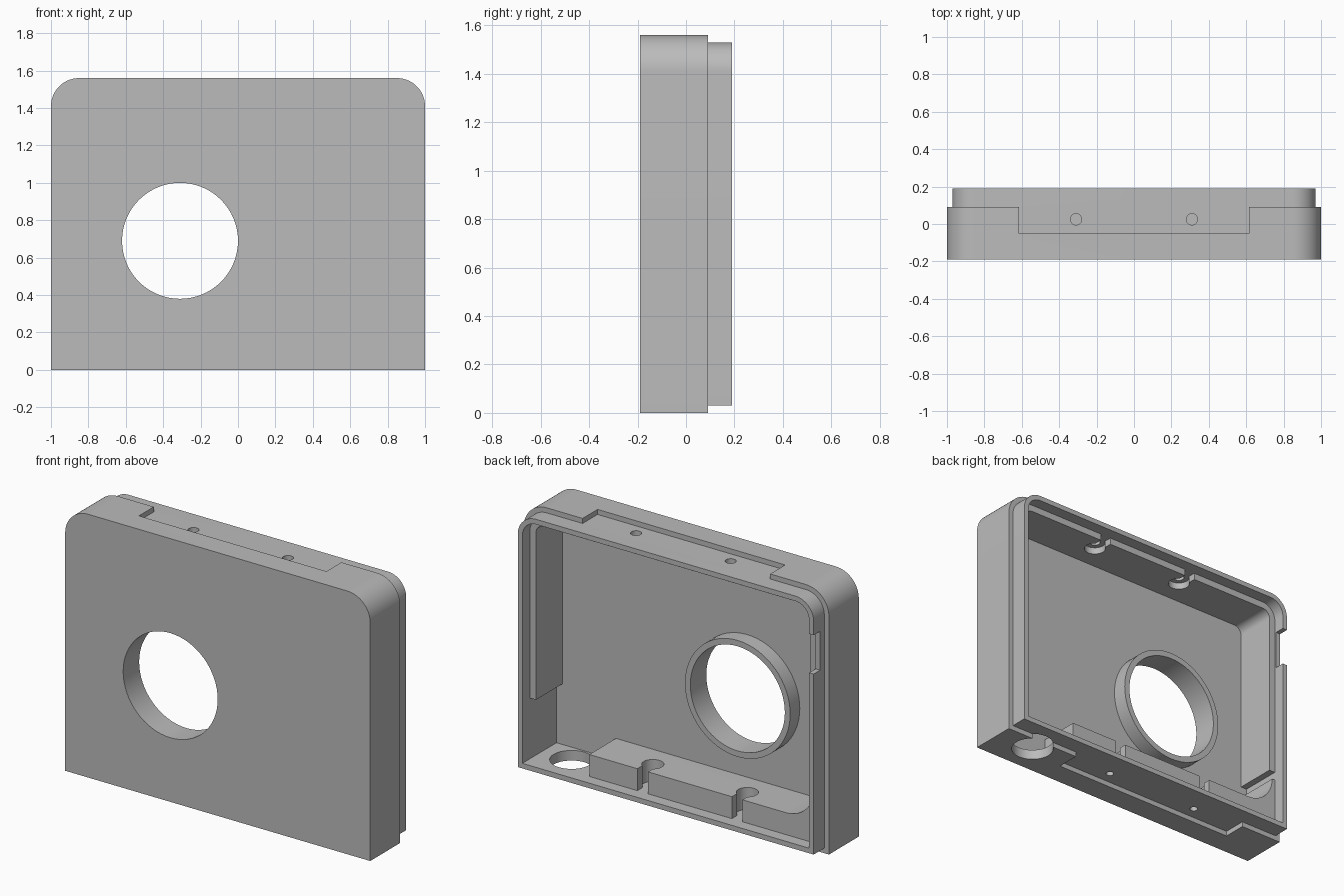
import bpy, bmesh, math

cube = bpy.data.objects.get("Cube")
if cube:
    bpy.data.objects.remove(cube, do_unlink=True)

grey = bpy.data.materials.new("plain_grey")
grey.use_nodes = True
grey.diffuse_color = (0.5, 0.5, 0.5, 1)
grey.node_tree.nodes["Principled BSDF"].inputs["Base Color"].default_value = (0.5, 0.5, 0.5, 1)

HEIGHT, RADIUS = 1.56, 0.15
FLOOR = -0.13      # inner face of the front plate
LEDGE = 0.12       # rear face of the inner pads


def arc(cx, cz, r, start, end, steps=14):
    angles = [math.radians(start + (end - start) * i / steps) for i in range(steps + 1)]
    return [(cx + r * math.cos(a), cz + r * math.sin(a)) for a in angles]


def prism(name, points, y0, y1):
    """Extrude an x-z outline from y0 to y1."""
    bm = bmesh.new()
    face = bm.faces.new([bm.verts.new((x, y0, z)) for x, z in points])
    new = bmesh.ops.extrude_face_region(bm, geom=[face])["geom"]
    verts = [v for v in new if isinstance(v, bmesh.types.BMVert)]
    bmesh.ops.translate(bm, vec=(0, y1 - y0, 0), verts=verts)
    bmesh.ops.recalc_face_normals(bm, faces=bm.faces)
    mesh = bpy.data.meshes.new(name)
    bm.to_mesh(mesh)
    bm.free()
    mesh.materials.append(grey)
    obj = bpy.data.objects.new(name, mesh)
    bpy.context.collection.objects.link(obj)
    return obj


def case(name, inset, y0, y1):
    """Case outline with round upper corners, shrunk by inset."""
    w, c, r = 1 - inset, 1 - RADIUS, RADIUS - inset
    top = HEIGHT - RADIUS
    outline = [(-w, inset), (w, inset)] + arc(c, top, r, 0, 90) + arc(-c, top, r, 90, 180)
    return prism(name, outline, y0, y1)


def box(x0, x1, y0, y1, z0, z1):
    return prism("box_cutter", [(x0, z0), (x1, z0), (x1, z1), (x0, z1)], y0, y1)


def disc(name, x, z, r, y0, y1, steps=64):
    return prism(name, arc(x, z, r, 0, 360, steps)[:-1], y0, y1)


def post(x, y, r, z0, z1):
    """Upright cylinder cutter."""
    obj = disc("post_cutter", 0, 0, r, z0, z1, 32)
    for v in obj.data.vertices:
        v.co = (x + v.co.x, y + v.co.z, v.co.y)
    obj.data.flip_normals()
    return obj


def combine(target, tool, operation="DIFFERENCE"):
    tool.hide_render = True
    mod = target.modifiers.new("cut", "BOOLEAN")
    mod.operation, mod.solver, mod.object = operation, "EXACT", tool
    bpy.ops.object.select_all(action="DESELECT")
    bpy.context.view_layer.objects.active = target
    target.select_set(True)
    bpy.ops.object.modifier_apply(modifier=mod.name)
    bpy.data.objects.remove(tool, do_unlink=True)


# Screw positions and tongue recesses, top and bottom
SCREWS_TOP = (-0.31, 0.31)
SCREWS_BOTTOM = (-0.42, 0.20)
SCREW_Y = 0.025

# Shell: outer band with tongue recesses, stepped lip, hollow inside
shell = case("case_shell", 0, -0.19, 0.09)
combine(shell, box(-0.615, 0.615, -0.05, 0.3, 1.53, 1.7))
combine(shell, box(-0.725, 0.505, -0.05, 0.3, -0.1, 0.03))
combine(shell, case("lip", 0.03, -0.16, 0.19), "UNION")
combine(shell, case("cavity", 0.06, FLOOR, 0.4))
combine(shell, disc("lens_cutter", -0.31, 0.69, 0.31, -0.4, 0.1))

# Screw holes, round port in the base, notch in the side lip
for x in SCREWS_TOP:
    combine(shell, post(x, SCREW_Y, 0.03, 1.4, 1.7))
for x in SCREWS_BOTTOM:
    combine(shell, post(x, SCREW_Y, 0.022, -0.1, 0.1))
combine(shell, post(0.75, 0, 0.118, -0.1, 0.15))
combine(shell, box(-1.1, -0.92, 0.13, 0.3, 1.1, 1.33))

# Collar around the lens opening
collar = disc("lens_collar", -0.31, 0.69, 0.345, FLOOR - 0.01, -0.04)
combine(collar, disc("collar_cutter", -0.31, 0.69, 0.31, -0.4, 0.1))

# Pad along the sides and top of the cavity
pad = case("inner_pad", 0.055, FLOOR - 0.005, LEDGE)
combine(pad, case("pad_cutter", 0.10, -0.4, 0.4))
combine(pad, box(-1.2, 1.2, -0.4, 0.4, -0.1, 0.42))

# Block along the base, sweeping up into the side wall
sweep = arc(-0.74, 0.37, 0.18, 270, 180)
block = prism("base_block", [(0.55, 0.055), (0.55, 0.19)] + sweep
              + [(-0.945, 0.37), (-0.945, 0.055)], FLOOR - 0.005, LEDGE)

# Keyhole clearances around the screws
for part, xs, z0, z1 in ((pad, SCREWS_TOP, 1.3, 1.499), (block, SCREWS_BOTTOM, 0.04, 0.3)):
    for x in xs:
        combine(part, post(x, SCREW_Y, 0.06, z0, z1 + 0.05))
        combine(part, box(x - 0.035, x + 0.035, SCREW_Y, 0.3, z0, z1 + 0.05))

# Smooth curves, crisp edges
for obj in (shell, collar, pad, block):
    bpy.ops.object.select_all(action="DESELECT")
    bpy.context.view_layer.objects.active = obj
    obj.select_set(True)
    bpy.ops.object.shade_smooth_by_angle(angle=math.radians(30))
